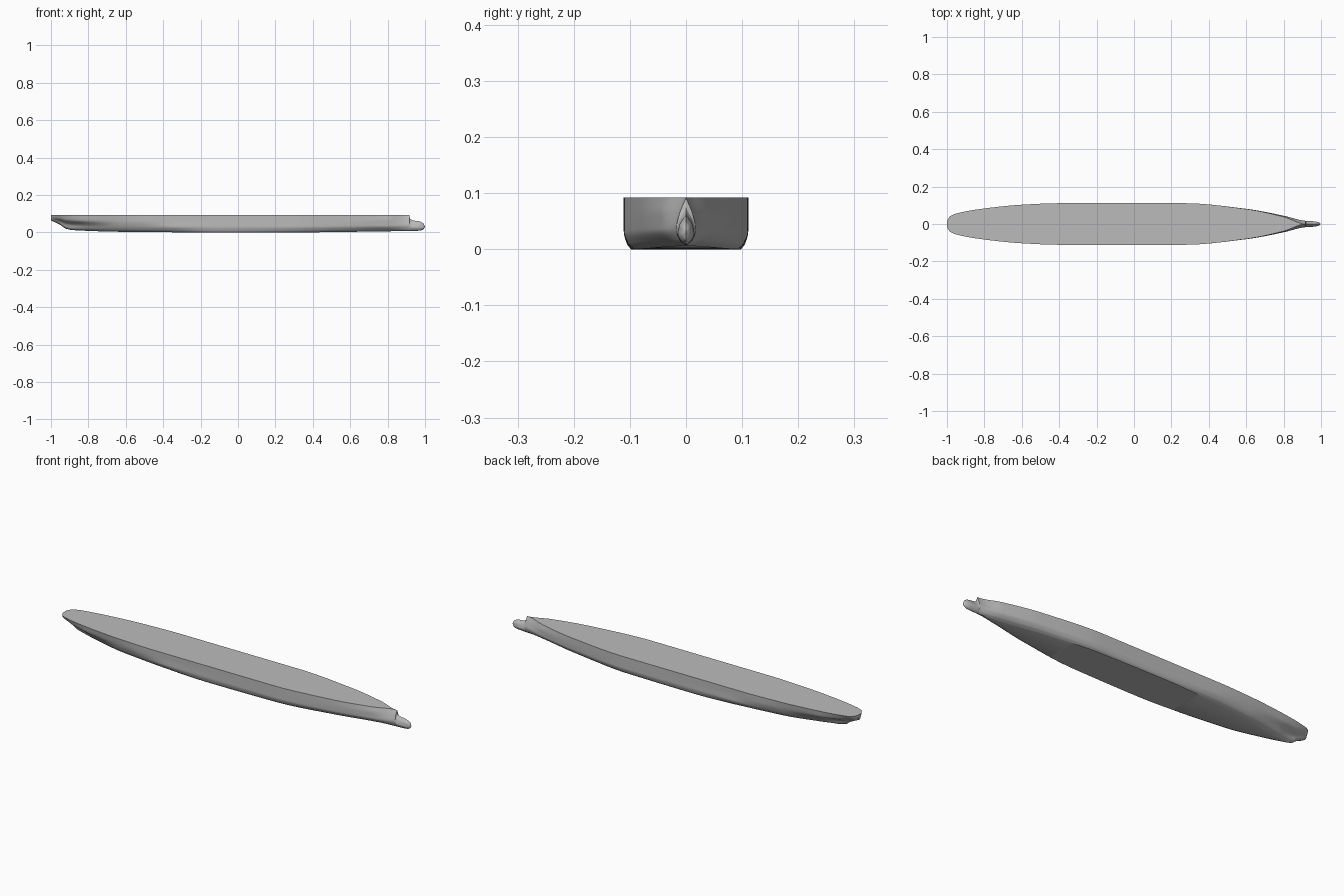
import bpy, bmesh, math

cube = bpy.data.objects.get("Cube")
if cube:
    bpy.data.objects.remove(cube)


def smooth_curve(points):
    """Return a function that runs smoothly through the points without overshoot."""
    xs, ys = zip(*points)
    slopes = [(ys[i + 1] - ys[i]) / (xs[i + 1] - xs[i]) for i in range(len(xs) - 1)]
    tangents = [slopes[0]]
    for a, b in zip(slopes, slopes[1:]):
        tangents.append(2 * a * b / (a + b) if a * b > 0 else 0)
    tangents.append(slopes[-1])

    def value(x):
        i = max(k for k in range(len(slopes)) if k == 0 or xs[k] <= x)
        h = xs[i + 1] - xs[i]
        t = (x - xs[i]) / h
        start = ys[i] * (1 + 2 * t) + h * tangents[i] * t
        end = ys[i + 1] * (3 - 2 * t) + h * tangents[i + 1] * (t - 1)
        return start * (1 - t) ** 2 + end * t * t
    return value


# Side profile: keel line, and the deck line dropping at the stem to the bulb
STEM = .917
BULB = .919
keel = smooth_curve([(-1, .064), (-.985, .057), (-.95, .04), (-.92, .02), (-.88, .012),
                     (-.6, .003), (-.1, 0), (.27, 0), (.8, .006), (.965, .009),
                     (.99, .015), (1, .03)])
top = smooth_curve([(-1, .092), (STEM, .092), (BULB, .074), (.935, .064),
                    (.965, .06), (.99, .05), (1, .032)])

# Half-widths along the hull, from the flat bottom up to the deck edge
floor = smooth_curve([(-1, 0), (-.92, .001), (-.8, .018), (-.6, .057), (-.1, .098),
                      (.27, .093), (.6, .051), (.8, .012), (.9, .003), (1, 0)])
turn = smooth_curve([(-1, .01), (-.985, .024), (-.92, .022), (-.8, .053), (-.6, .091),
                     (-.3, .111), (.27, .111), (.6, .08), (.8, .044), (STEM, .017),
                     (.965, .014), (.99, .008), (1, 0)])
waist = smooth_curve([(-1, .014), (-.985, .034), (-.92, .052), (-.8, .077), (-.4, .11),
                      (.27, .111), (.6, .081), (.8, .044), (STEM, .012),
                      (.965, .012), (.99, .007), (1, 0)])
edge = smooth_curve([(-1, .016), (-.985, .04), (-.95, .056), (-.8, .083), (-.6, .103),
                     (-.4, .111), (.27, .111), (.6, .08), (.8, .038), (STEM, 0), (1, 0)])

STEPS = 240
LEVELS = 24


def make_section(bm, x):
    """Ring of vertices across the hull, from keel to deck on both sides."""
    low, mid = floor(x), turn(x)
    bilge = low + (mid - low) * .55
    side = smooth_curve([(0, low), (.1, bilge), (.35, mid), (.65, waist(x)), (1, edge(x))])
    left, right = [], []
    for k in range(LEVELS + 1):
        u = (k / LEVELS) ** 1.5
        z = keel(x) + (top(x) - keel(x)) * u
        width = max(0, side(u))
        left.append(bm.verts.new((x, width, z)))
        right.append(bm.verts.new((x, -width, z)))
    return left + right[::-1]


# Skin the sides, flat bottom and deck between neighbouring sections
stations = [-math.cos(math.pi * i / STEPS) for i in range(STEPS + 1)]
stations = sorted(stations + [STEM, BULB])
bm = bmesh.new()
sections = [make_section(bm, x) for x in stations]
for a, b in zip(sections, sections[1:]):
    for k in range(len(a)):
        bm.faces.new((a[k - 1], b[k - 1], b[k], a[k]))
for ring in (sections[0], sections[-1]):
    bm.faces.new(ring)
bmesh.ops.remove_doubles(bm, verts=bm.verts, dist=.00002)
bmesh.ops.recalc_face_normals(bm, faces=bm.faces)

mesh = bpy.data.meshes.new("ship_hull")
bm.to_mesh(mesh)
bm.free()
hull = bpy.data.objects.new("ship_hull", mesh)
bpy.context.collection.objects.link(hull)

# Plain grey finish
GREY = (.5, .5, .5, 1)
finish = bpy.data.materials.new("hull_grey")
finish.use_nodes = True
finish.diffuse_color = GREY
finish.node_tree.nodes["Principled BSDF"].inputs["Base Color"].default_value = GREY
mesh.materials.append(finish)

bpy.context.view_layer.objects.active = hull
hull.select_set(True)
bpy.ops.object.shade_smooth_by_angle(angle=math.radians(35))
